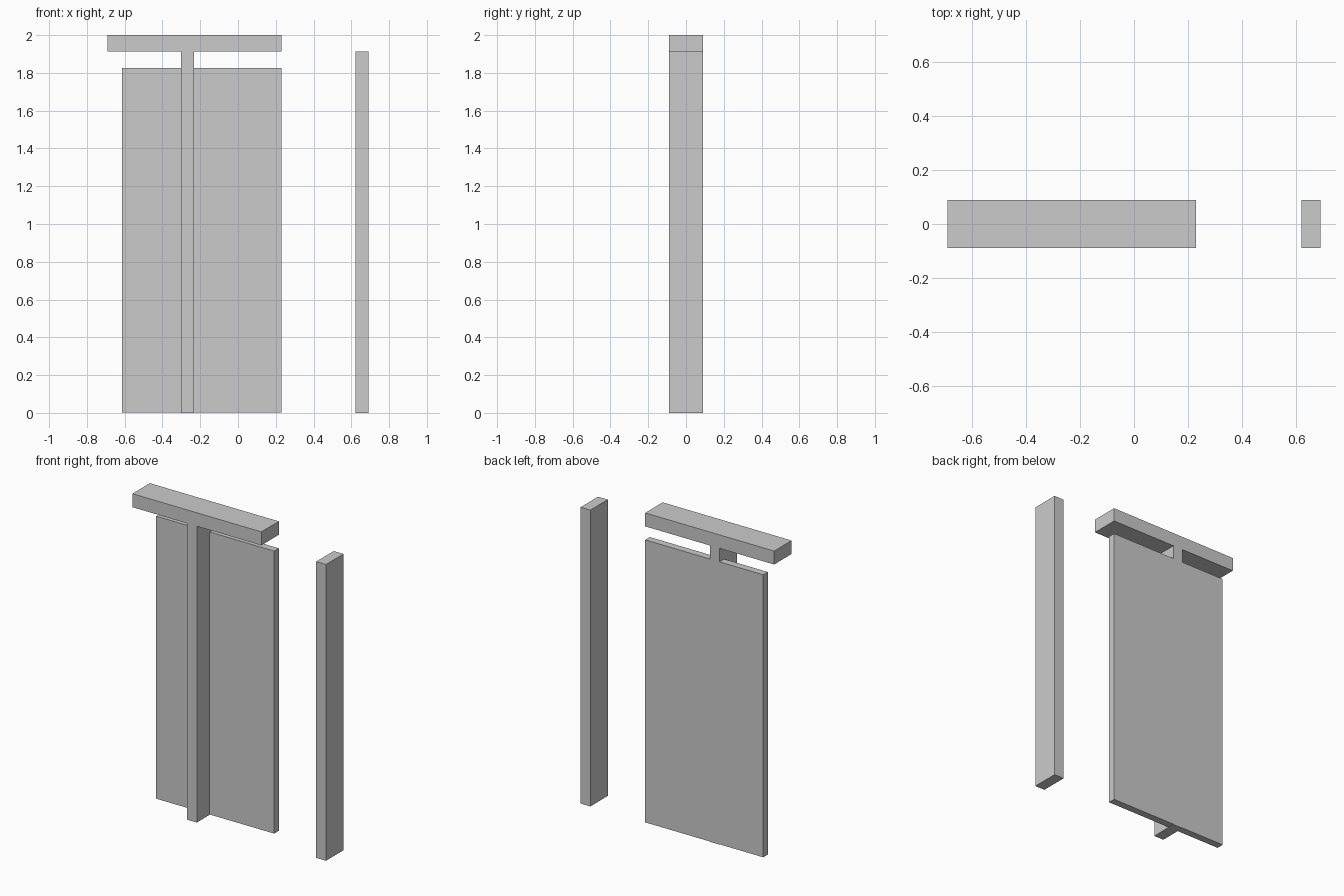
import bpy

if "Cube" in bpy.data.objects:
    bpy.data.objects.remove(bpy.data.objects["Cube"])


def box(name, x, y, z):
    """Box spanning the given (min, max) ranges."""
    bpy.ops.mesh.primitive_cube_add(size=1, location=[sum(r) / 2 for r in (x, y, z)])
    ob = bpy.context.object
    ob.name = name
    ob.scale = [r[1] - r[0] for r in (x, y, z)]
    bpy.ops.object.transform_apply(location=False, rotation=False, scale=True)
    return ob


D = 0.089          # half depth of the frame
HEAD = 1.913       # underside of the header

# Frame: header beam and two upright jambs
box("header", (-0.692, 0.229), (-D, D), (HEAD, 2.0))
for name, x0 in (("left_jamb", -0.302), ("right_jamb", 0.621)):
    box(name, (x0, x0 + 0.07), (-D, D), (0, HEAD))

# Door leaf, flush with the back of the frame
box("door_panel", (-0.614, 0.229), (D - 0.047, D), (0.002, 1.826))
